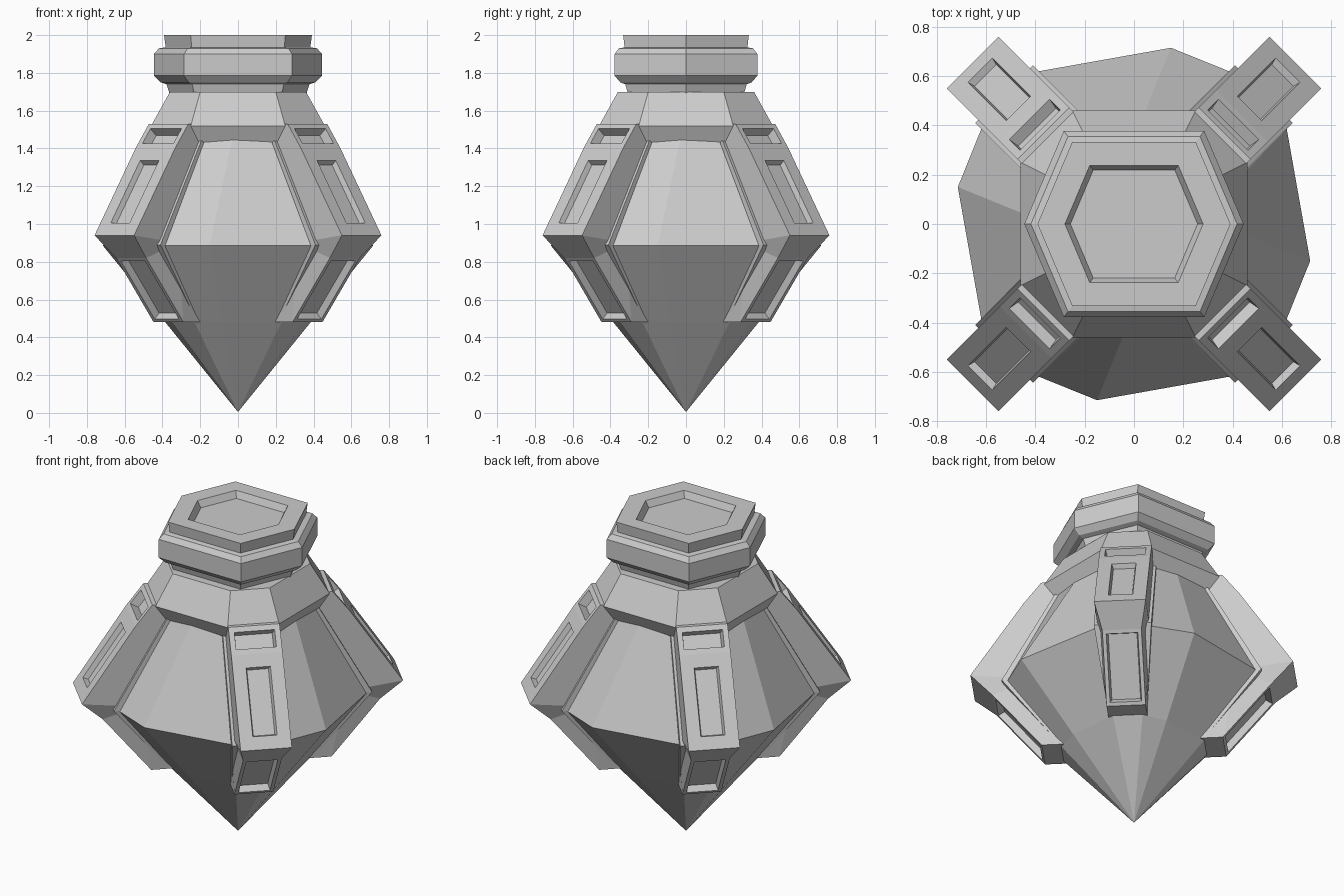
import bpy, bmesh
from math import pi
from mathutils import Vector, Matrix

cube = bpy.data.objects.get("Cube")
if cube:
    bpy.data.objects.remove(cube, do_unlink=True)

grey = bpy.data.materials.new("stone grey")
grey.use_nodes = True
COLOUR = (0.6, 0.6, 0.6, 1)
grey.diffuse_color = COLOUR
grey.node_tree.nodes["Principled BSDF"].inputs["Base Color"].default_value = COLOUR


def finish(name, bm):
    bmesh.ops.recalc_face_normals(bm, faces=bm.faces)
    mesh = bpy.data.meshes.new(name)
    bm.to_mesh(mesh)
    bm.free()
    mesh.materials.append(grey)
    obj = bpy.data.objects.new(name, mesh)
    bpy.context.collection.objects.link(obj)
    return obj


def loft(name, rings):
    """Join equal rings of points with side faces and cap both ends."""
    bm = bmesh.new()
    loops = [[bm.verts.new(p) for p in ring] for ring in rings]
    n = len(loops[0])
    for a, b in zip(loops, loops[1:]):
        for i in range(n):
            j = (i + 1) % n
            bm.faces.new((a[i], a[j], b[j], b[i]))
    bm.faces.new(loops[0])
    bm.faces.new(loops[-1])
    bmesh.ops.remove_doubles(bm, verts=bm.verts, dist=0.0005)
    return finish(name, bm)


def four_fold(points, z):
    """Repeat the front points round the four sides."""
    return [Matrix.Rotation(k * pi / 2, 3, "Z") @ Vector((x, y, z))
            for k in range(4) for x, y in points]


def hexagon(scale, z):
    half = [(0.445, 0), (0.285, 0.378), (-0.285, 0.378)]
    return [(s * x * scale, s * y * scale, z) for s in (1, -1) for x, y in half]


def prism(name, profile, recesses=()):
    """Widen a (radius, z, half width) profile; sink panels into chosen edges."""
    bm = bmesh.new()
    left, right = ([bm.verts.new((r, s * w, z)) for r, z, w in profile]
                   for s in (1, -1))
    n = len(profile)
    sides = [bm.faces.new((left[i], left[(i + 1) % n], right[(i + 1) % n], right[i]))
             for i in range(n)]
    flanks = [bm.faces.new(left), bm.faces.new(right)]
    bmesh.ops.recalc_face_normals(bm, faces=bm.faces)
    for edge, margin, depth in recesses:
        face = [sides[edge]]
        bmesh.ops.inset_region(bm, faces=face, thickness=margin)
        bmesh.ops.inset_region(bm, faces=face, thickness=0.012, depth=-depth)
    bmesh.ops.triangulate(bm, faces=flanks)
    return finish(name, bm)


# Faceted gem body with a pointed base
loft("gem_body", [
    four_fold([(0, 0)] * 3, 0.005),
    four_fold([(-0.23, -0.35), (-0.08, -0.385), (0.23, -0.35)], 0.48),
    four_fold([(-0.385, -0.62), (-0.15, -0.715), (0.385, -0.62)], 0.885),
    four_fold([(-0.17, -0.41), (-0.03, -0.42), (0.17, -0.41)], 1.45),
])

# Shoulder overhanging the gem panels
loft("shoulder", [
    four_fold([(-0.24, -0.41), (0.24, -0.41)], 1.42),
    four_fold([(-0.25, -0.46), (0.25, -0.46)], 1.52),
    four_fold([(-0.20, -0.36), (0.20, -0.36)], 1.70),
])

# Neck, hexagonal cap and sunken top
loft("cap", [hexagon(s, z) for s, z in (
    (0.80, 1.62), (0.82, 1.70), (0.85, 1.74), (0.92, 1.75), (1, 1.785),
    (1, 1.90), (0.94, 1.93), (0.86, 1.935), (0.88, 2.0), (0.63, 2.0), (0.58, 1.96))])

# Four corner ribs, slimmer below the waist, each framed by a low backing strip
FULL, SLIM, WIDE = 0.148, 0.112, 0.165
rib_profile = [(0.52, 0.48, SLIM), (0.80, 0.82, SLIM), (0.926, 0.94, FULL),
               (0.62, 1.40, FULL), (0.52, 1.53, FULL), (0.34, 1.53, FULL),
               (0.60, 0.90, FULL), (0.39, 0.48, SLIM)]
backing_profile = [(0.43, 0.50, SLIM), (0.745, 0.89, WIDE), (0.44, 1.44, WIDE),
                   (0.34, 1.44, WIDE), (0.56, 0.89, WIDE), (0.36, 0.50, SLIM)]
for k, corner in enumerate(("back_left", "back_right", "front_right", "front_left")):
    rib = prism(corner + "_rib", rib_profile,
                [(0, 0.03, 0.04), (2, 0.11, 0.03), (3, 0.045, 0.05)])
    backing = prism(corner + "_rib_backing", backing_profile)
    for obj in (rib, backing):
        obj.rotation_euler.z = pi / 4 + k * pi / 2
